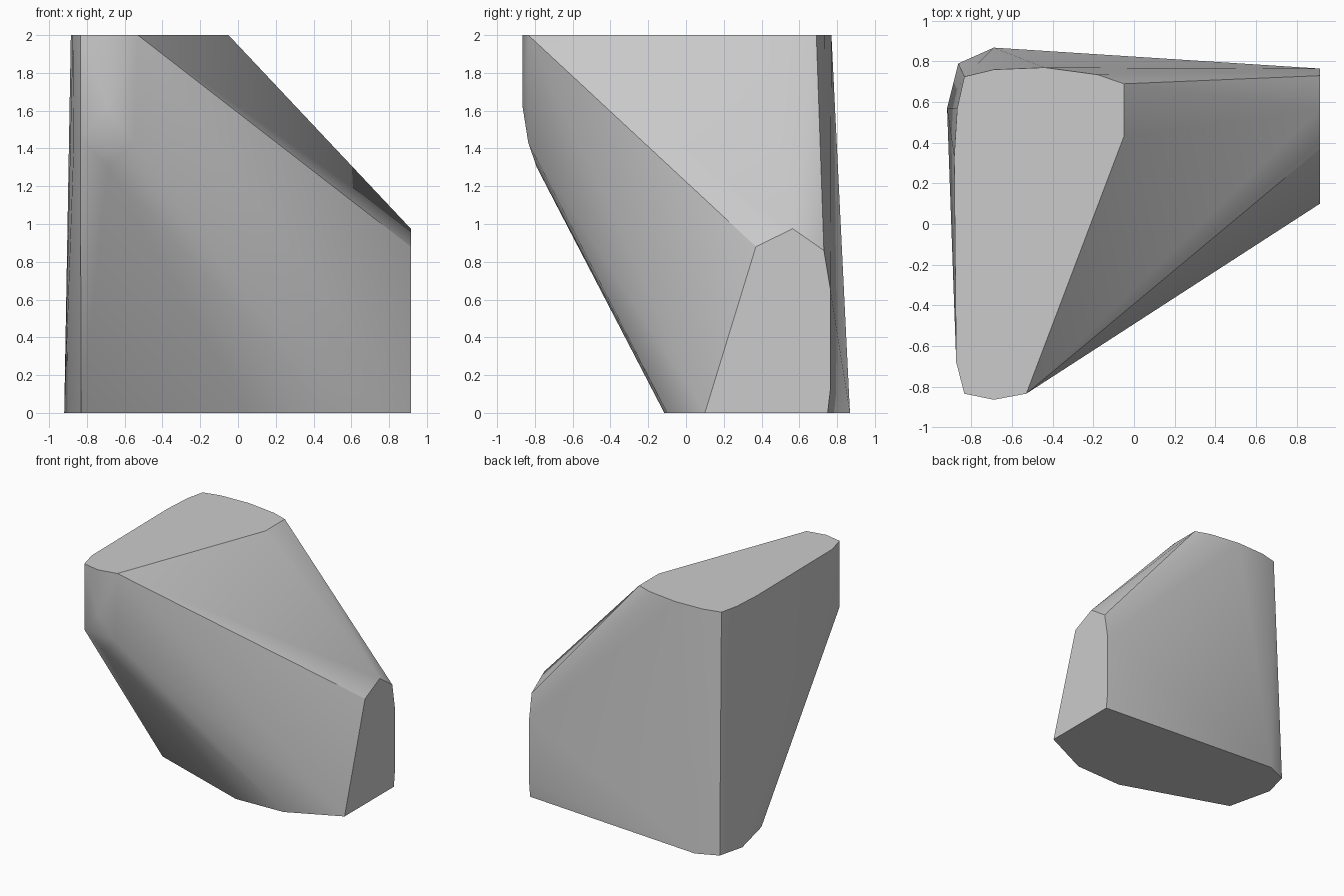
import bpy
import bmesh
import math

# Remove the default object
cube = bpy.data.objects.get("Cube")
if cube:
    bpy.data.objects.remove(cube, do_unlink=True)


def make_material(name, colour):
    mat = bpy.data.materials.new(name)
    mat.use_nodes = True
    mat.diffuse_color = colour
    for node in mat.node_tree.nodes:
        if node.type == "BSDF_PRINCIPLED":
            node.inputs["Base Color"].default_value = colour
            node.inputs["Roughness"].default_value = 0.8
    return mat


def make_hull(name, points, material):
    """Wrap a convex skin around the given points."""
    bm = bmesh.new()
    for point in points:
        bm.verts.new(point)
    bmesh.ops.convex_hull(bm, input=bm.verts[:])
    loose = [v for v in bm.verts if not v.link_faces]
    bmesh.ops.delete(bm, geom=loose, context="VERTS")
    # Merge the flat areas into single faces
    bmesh.ops.dissolve_limit(bm, angle_limit=math.radians(0.5),
                             verts=bm.verts[:], edges=bm.edges[:])
    bmesh.ops.recalc_face_normals(bm, faces=bm.faces[:])
    mesh = bpy.data.meshes.new(name)
    bm.to_mesh(mesh)
    bm.free()
    mesh.materials.append(material)
    obj = bpy.data.objects.new(name, mesh)
    bpy.context.collection.objects.link(obj)
    return obj


# Flat top outline (x, y)
top_height = 2.0
top_outline = [(-.05, .69), (-.05, .43), (-.53, -.835), (-.69, -.865),
               (-.835, -.835), (-.875, -.68), (-.885, .33), (-.87, .57),
               (-.835, .725), (-.69, .76), (-.44, .77), (-.18, .735)]

# Flat base outline (x, y)
base_outline = [(.915, .1), (.915, .75), (-.69, .868), (-.865, .79),
                (-.92, .57), (-.83, .19), (.06, -.115), (.49, -.1)]

# Flat end face outline (y, z)
end_x = 0.915
end_outline = [(.37, .88), (.565, .975), (.73, .86), (.765, .65), (.765, .13)]

# Rounded underside of the overhanging nose
nose_points = [(-.69, -.865, 1.62), (-.835, -.835, 1.45), (-.55, -.835, 1.43),
               (-.69, -.79, 1.3), (-.87, -.67, 1.42)]

points = [(x, y, top_height) for x, y in top_outline]
points += [(x, y, 0.0) for x, y in base_outline]
points += [(end_x, y, z) for y, z in end_outline]
points += nose_points

# The block itself, smooth over its gentle curves and sharp at its cut edges
grey = make_material("plain grey", (0.6, 0.6, 0.6, 1.0))
block = make_hull("faceted_block", points, grey)
bpy.ops.object.select_all(action="DESELECT")
block.select_set(True)
bpy.context.view_layer.objects.active = block
bpy.ops.object.shade_smooth_by_angle(angle=math.radians(30))
